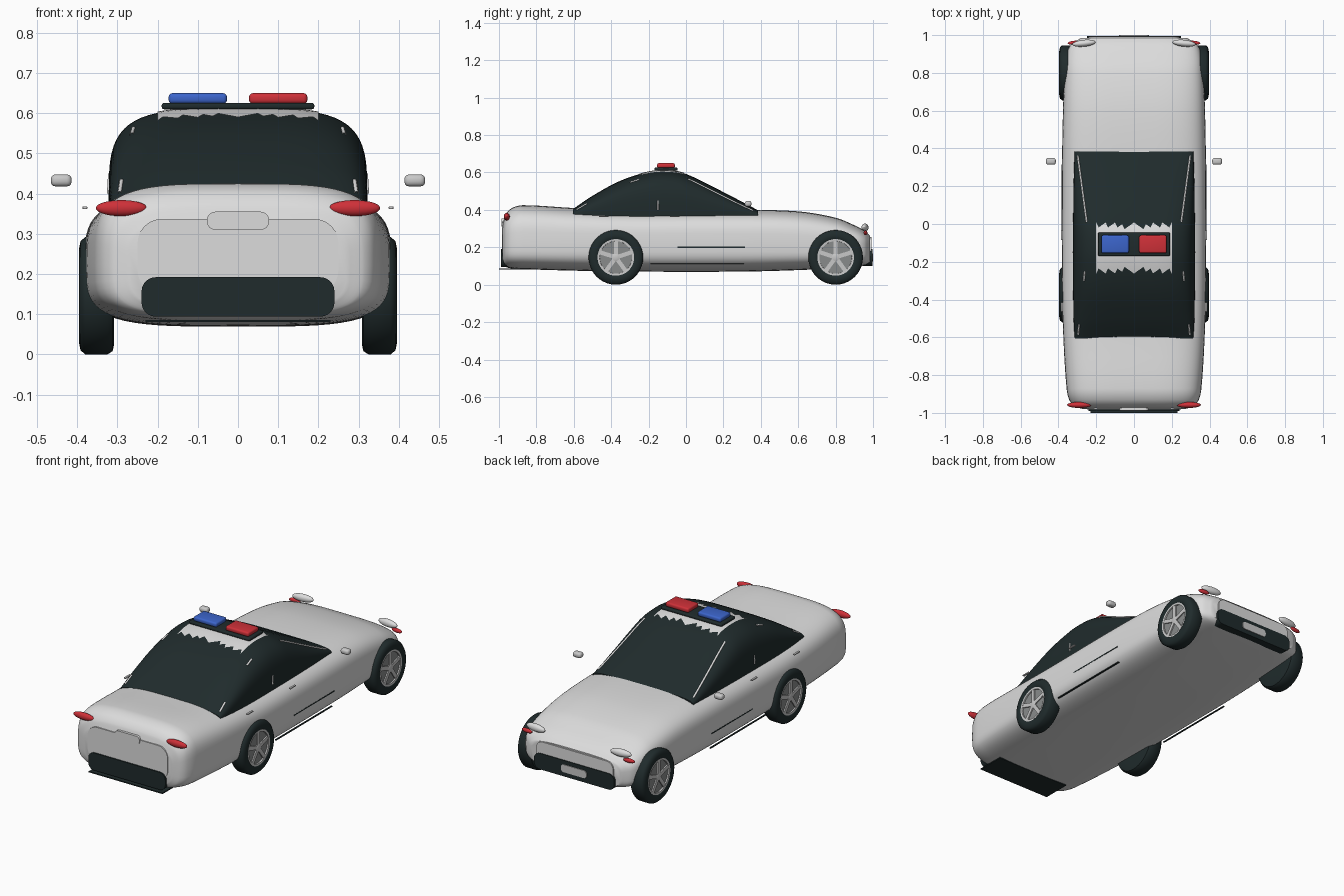
import bpy, bmesh, math
from mathutils import Vector, Matrix

if "Cube" in bpy.data.objects:
    bpy.data.objects.remove(bpy.data.objects["Cube"])


def mat(name, rgb):
    m = bpy.data.materials.new(name)
    m.diffuse_color = (*rgb, 1)
    m.use_nodes = True
    m.node_tree.nodes["Principled BSDF"].inputs["Base Color"].default_value = m.diffuse_color
    return m


WHITE = mat("white paint", (0.72, 0.72, 0.72))
DARK = mat("dark glass and rubber", (0.014, 0.024, 0.025))
RED = mat("red lens", (0.62, 0.03, 0.04))
BLUE = mat("blue lens", (0.045, 0.13, 0.6))
SILVER = mat("silver trim", (0.58, 0.58, 0.58))
GREY = mat("grey rim", (0.25, 0.26, 0.26))


def make(name, bm, m, smooth=40):
    bmesh.ops.recalc_face_normals(bm, faces=bm.faces)
    me = bpy.data.meshes.new(name)
    bm.to_mesh(me)
    bm.free()
    me.materials.append(m)
    ob = bpy.data.objects.new(name, me)
    bpy.context.collection.objects.link(ob)
    bpy.ops.object.select_all(action='DESELECT')
    ob.select_set(True)
    bpy.context.view_layer.objects.active = ob
    bpy.ops.object.shade_smooth_by_angle(angle=math.radians(smooth))
    return ob


def sample(keys, y):
    """Smooth interpolation of key rows (y, a, b, ...)."""
    i = max(k for k in range(len(keys) - 1) if keys[k][0] <= y or k == 0)
    k0, k1 = keys[i], keys[i + 1]
    kp, kn = keys[max(i - 1, 0)], keys[min(i + 2, len(keys) - 1)]
    d = k1[0] - k0[0]
    t = min(max((y - k0[0]) / d, 0), 1)
    out = []
    for j in range(1, len(k0)):
        m0 = (k1[j] - kp[j]) / (k1[0] - kp[0]) * d
        m1 = (kn[j] - k0[j]) / (kn[0] - k0[0]) * d
        out.append((2*t**3 - 3*t**2 + 1) * k0[j] + (t**3 - 2*t**2 + t) * m0
                   + (3*t**2 - 2*t**3) * k1[j] + (t**3 - t**2) * m1)
    return out


def loft(name, keys, m, steps, n, seg=64):
    """Superellipse rings along y; key rows hold y, half width, bottom, top, middle."""
    ys = [a[0] + (b[0] - a[0]) * s / steps for a, b in zip(keys, keys[1:]) for s in range(steps)]
    ys.append(keys[-1][0])
    bm = bmesh.new()
    rings = []
    for y in ys:
        hw, zb, zt, zc = sample(keys, y)
        ring = []
        for k in range(seg):
            a = 2 * math.pi * k / seg
            c, s = math.cos(a), math.sin(a)
            h = zt - zc if s > 0 else zc - zb
            ring.append(bm.verts.new((math.copysign(abs(c) ** (2 / n), c) * hw, y,
                                      zc + math.copysign(abs(s) ** (2 / n), s) * h)))
        rings.append(ring)
    for r, q in zip(rings, rings[1:]):
        for k in range(seg):
            bm.faces.new((r[k], r[(k + 1) % seg], q[(k + 1) % seg], q[k]))
    bm.faces.new(rings[0])
    bm.faces.new(rings[-1])
    return make(name, bm, m)


def box(name, c, size, m, bevel=0.0):
    bm = bmesh.new()
    bmesh.ops.create_cube(bm, size=1)
    bmesh.ops.scale(bm, vec=size, verts=bm.verts)
    if bevel:
        bmesh.ops.bevel(bm, geom=bm.edges[:], offset=bevel, segments=3, profile=0.5, affect='EDGES')
    bmesh.ops.translate(bm, vec=c, verts=bm.verts)
    return make(name, bm, m)


def ellipsoid(name, c, size, m, turn=0):
    bm = bmesh.new()
    bmesh.ops.create_uvsphere(bm, u_segments=24, v_segments=14, radius=1)
    bmesh.ops.scale(bm, vec=size, verts=bm.verts)
    bmesh.ops.rotate(bm, matrix=Matrix.Rotation(turn, 3, 'Z'), verts=bm.verts)
    bmesh.ops.translate(bm, vec=c, verts=bm.verts)
    return make(name, bm, m)


def plate(name, hw, z0, z1, y0, y1, r, m):
    """Upright rounded rectangle between y0 and y1."""
    bm = bmesh.new()
    pts = []
    for q, (sx, sz) in enumerate(((1, 1), (-1, 1), (-1, -1), (1, -1))):
        for k in range(7):
            a = math.pi / 2 * (q + k / 6)
            pts.append((sx * (hw - r) + r * math.cos(a),
                        (z1 - r if sz > 0 else z0 + r) + r * math.sin(a)))
    f = bm.faces.new([bm.verts.new((x, y0, z)) for x, z in pts])
    ext = bmesh.ops.extrude_face_region(bm, geom=[f])
    bmesh.ops.translate(bm, vec=(0, y1 - y0, 0),
                        verts=[v for v in ext['geom'] if isinstance(v, bmesh.types.BMVert)])
    return make(name, bm, m)


# Body shell
body = [(-0.98, 0.27, 0.11, 0.33, 0.22), (-0.965, 0.315, 0.095, 0.375, 0.22),
        (-0.93, 0.343, 0.087, 0.41, 0.22), (-0.87, 0.357, 0.083, 0.425, 0.22),
        (-0.6, 0.374, 0.075, 0.41, 0.22), (-0.3, 0.381, 0.07, 0.398, 0.22),
        (0.3, 0.381, 0.07, 0.40, 0.22), (0.6, 0.376, 0.078, 0.392, 0.215),
        (0.8, 0.367, 0.088, 0.358, 0.205), (0.9, 0.356, 0.095, 0.318, 0.195),
        (0.955, 0.33, 0.1, 0.288, 0.19), (0.985, 0.28, 0.105, 0.262, 0.185)]
loft("body", body, WHITE, 5, 3.8)

# Glass cabin
cabin = [(-0.605, 0.315, 0.3, 0.404, 0.36), (-0.5, 0.32, 0.3, 0.475, 0.365),
         (-0.35, 0.322, 0.3, 0.556, 0.37), (-0.2, 0.322, 0.3, 0.603, 0.37),
         (-0.1, 0.322, 0.3, 0.61, 0.37), (0.0, 0.322, 0.3, 0.592, 0.37),
         (0.2, 0.32, 0.3, 0.495, 0.365), (0.385, 0.315, 0.3, 0.398, 0.36)]
loft("cabin", cabin, DARK, 6, 4)


def cabin_z(x, y):
    hw, zb, zt, zc = sample(cabin, y)
    return zc + (zt - zc) * max(0, 1 - abs(x / hw) ** 4) ** 0.25


# Roof panel with saw-tooth ends
bm = bmesh.new()
cols = []
for i in range(33):
    x = -0.2 + 0.4 * i / 32
    tooth = 0.035 * ((abs(x) * 20) % 1)
    y0, y1 = -0.262 + tooth, 0.008 - tooth
    cols.append([bm.verts.new((x, y, cabin_z(x, y) + 0.003))
                 for y in [y0 + (y1 - y0) * j / 10 for j in range(11)]])
for a, b in zip(cols, cols[1:]):
    for j in range(10):
        bm.faces.new((a[j], b[j], b[j + 1], a[j + 1]))
make("roof_panel", bm, WHITE)


def strip(name, pts, r):
    cu = bpy.data.curves.new(name, 'CURVE')
    cu.dimensions = '3D'
    cu.bevel_depth = r
    cu.bevel_resolution = 1
    sp = cu.splines.new('POLY')
    sp.points.add(len(pts) - 1)
    for p, c in zip(sp.points, pts):
        p.co = (*c, 1)
    cu.materials.append(WHITE)
    bpy.context.collection.objects.link(bpy.data.objects.new(name, cu))


# Window pillars
for s in (-1, 1):
    for label, xa, ya, xb, yb in (("front_pillar", 0.25, 0.01, 0.297, 0.36),
                                  ("rear_pillar", 0.265, -0.3, 0.26, -0.25),
                                  ("rear_pillar_foot", 0.295, -0.585, 0.29, -0.53)):
        pts = []
        for k in range(13):
            x, y = xa + (xb - xa) * k / 12, ya + (yb - ya) * k / 12
            pts.append((s * x, y, cabin_z(x, y)))
        strip(label, pts, 0.0055)
    strip("middle_pillar", [(s * 0.322, -0.15, 0.4), (s * 0.319, -0.15, 0.45)], 0.005)

# Roof light bar
box("light_bar_base", (0, -0.107, 0.618), (0.38, 0.125, 0.016), DARK, 0.006)
box("blue_light", (-0.1, -0.107, 0.637), (0.145, 0.095, 0.026), BLUE, 0.009)
box("red_light", (0.1, -0.107, 0.637), (0.145, 0.095, 0.026), RED, 0.009)


def lathe(name, prof, c, s, m, seg=40):
    """Spin (x, radius) profile about the wheel axle."""
    bm = bmesh.new()
    rings = [[bm.verts.new((s * x, c[0] + r * math.cos(2 * math.pi * k / seg),
                            c[1] + r * math.sin(2 * math.pi * k / seg))) for k in range(seg)]
             for x, r in prof]
    for a, b in zip(rings, rings[1:]):
        for k in range(seg):
            bm.faces.new((a[k], a[(k + 1) % seg], b[(k + 1) % seg], b[k]))
    bm.faces.new(rings[0])
    bm.faces.new(rings[-1])
    return make(name, bm, m)


# Wheels
for s in (-1, 1):
    for y in (-0.375, 0.8):
        c = (y, 0.146)
        lathe("tire", [(0.385, 0.09), (0.393, 0.097), (0.396, 0.115), (0.392, 0.136), (0.38, 0.146),
                       (0.325, 0.146), (0.312, 0.138), (0.308, 0.12), (0.308, 0.08)], c, s, DARK)
        lathe("rim_disc", [(0.37, 0.09), (0.3855, 0.09)], c, s, GREY)
        lathe("hub", [(0.38, 0.022), (0.391, 0.022), (0.394, 0.014)], c, s, SILVER, 20)
        lathe("rim_ring", [(0.38, 0.098), (0.394, 0.098), (0.393, 0.087), (0.38, 0.086)], c, s, SILVER)
        for k in range(5):
            sp = box("spoke", (0, 0, 0.052), (0.008, 0.022, 0.078), SILVER)
            sp.data.transform(Matrix.Translation((s * 0.388, *c))
                              @ Matrix.Rotation(2 * math.pi * k / 5, 4, 'X'))

# Side fittings
for s in (-1, 1):
    box("mirror", (s * 0.44, 0.332, 0.433), (0.052, 0.036, 0.03), SILVER, 0.012)
    for y in (-0.44, -0.06):
        box("door_handle", (s * 0.381, y, 0.365), (0.012, 0.05, 0.007), SILVER, 0.002)
    box("door_trim", (s * 0.38, 0.135, 0.2), (0.005, 0.36, 0.006), DARK)
    box("sill_trim", (s * 0.367, 0.06, 0.112), (0.008, 0.5, 0.005), DARK)
    ellipsoid("tail_light", (s * 0.29, -0.958, 0.364), (0.064, 0.016, 0.02), RED)
    ellipsoid("headlight", (s * 0.265, 0.957, 0.306), (0.062, 0.018, 0.021), WHITE, -s * 0.1)
    ellipsoid("indicator", (s * 0.318, 0.96, 0.277), (0.034, 0.01, 0.012), RED, -s * 0.1)

# Tail
plate("trunk_panel", 0.25, 0.15, 0.337, -0.95, -0.983, 0.06, WHITE)
plate("trunk_handle", 0.077, 0.31, 0.355, -0.94, -0.987, 0.02, WHITE)
plate("rear_bumper", 0.24, 0.094, 0.192, -0.95, -0.99, 0.035, DARK)
box("rear_skid_plate", (0, -0.92, 0.083), (0.46, 0.16, 0.006), DARK)

# Nose
plate("nose_panel", 0.24, 0.14, 0.255, 0.95, 0.992, 0.04, WHITE)
plate("front_grille", 0.25, 0.1, 0.19, 0.95, 0.996, 0.035, DARK)
plate("number_plate", 0.08, 0.125, 0.168, 0.97, 1.0, 0.018, SILVER)
